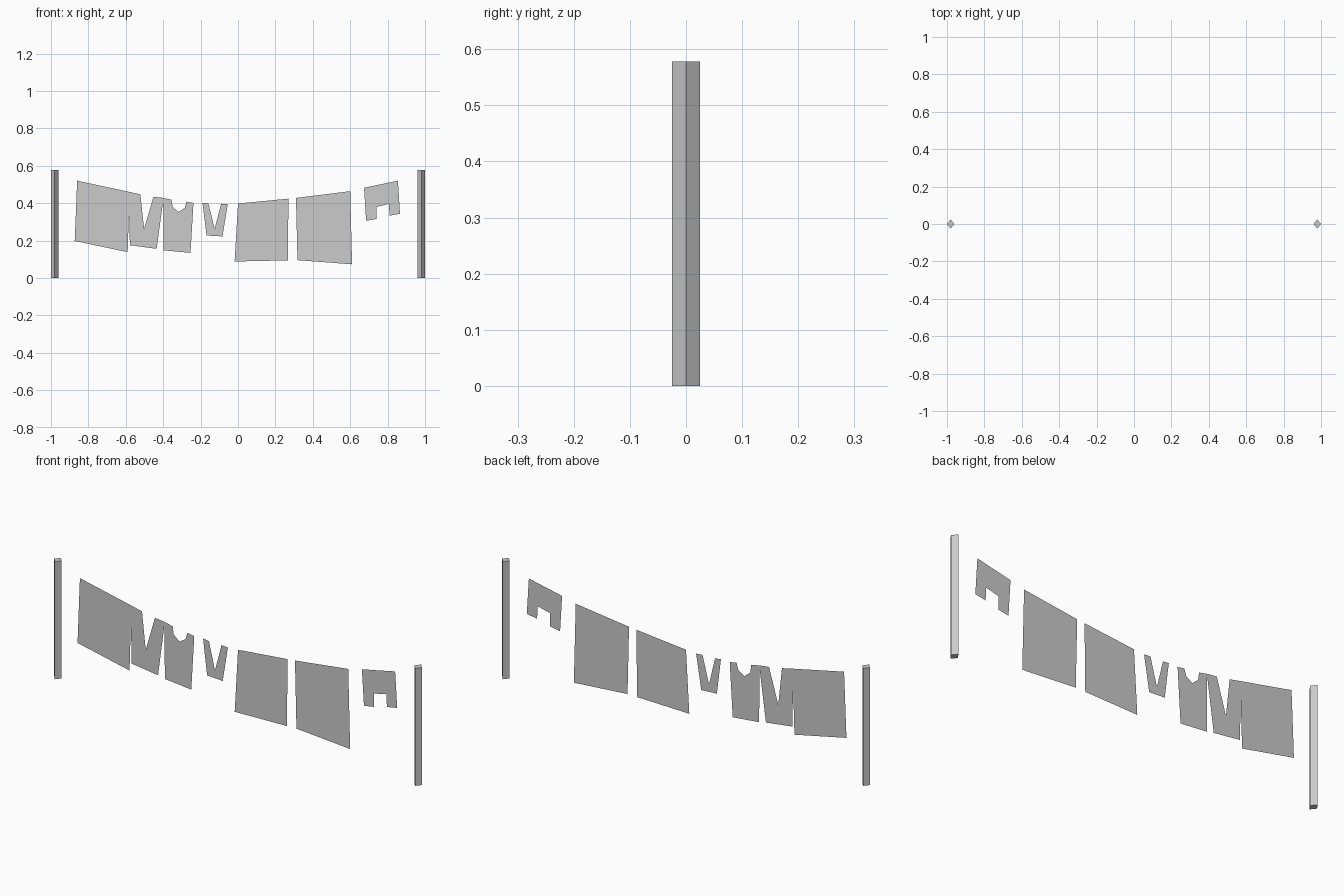
import bpy
import bmesh
from mathutils import Matrix

default_cube = bpy.data.objects.get("Cube")
if default_cube:
    bpy.data.objects.remove(default_cube, do_unlink=True)

# Single plain grey for cloth and posts
grey = bpy.data.materials.new("plain_grey")
grey.use_nodes = True
grey_colour = (0.6, 0.6, 0.6, 1.0)
grey.diffuse_color = grey_colour
grey.node_tree.nodes["Principled BSDF"].inputs["Base Color"].default_value = grey_colour


def finish(name, bm):
    """Turn a bmesh into a named, flat shaded grey object."""
    mesh = bpy.data.meshes.new(name)
    bm.to_mesh(mesh)
    bm.free()
    mesh.materials.append(grey)
    obj = bpy.data.objects.new(name, mesh)
    bpy.context.scene.collection.objects.link(obj)
    return obj


def cloth(name, outline):
    """Flat hanging cloth from an (x, z) outline, facing the front."""
    bm = bmesh.new()
    face = bm.faces.new([bm.verts.new((x, 0, z)) for x, z in outline])
    face.normal_update()
    if face.normal.y > 0:
        face.normal_flip()
    bmesh.ops.triangulate(bm, faces=[face])
    finish(name, bm)


def post(name, x, height=0.578, half_width=0.02, half_depth=0.025):
    """Four sided post with its corners pointing along x and y."""
    bm = bmesh.new()
    bmesh.ops.create_cone(bm, cap_ends=True, segments=4,
                          radius1=1, radius2=1, depth=1)
    bmesh.ops.transform(bm, verts=bm.verts,
                        matrix=Matrix.Diagonal((half_width, half_depth, height, 1)))
    bmesh.ops.translate(bm, verts=bm.verts, vec=(x, 0, height / 2))
    finish(name, bm)


# Posts at both ends
for side, sign in (("left", 1), ("right", -1)):
    post(side + "_post", sign * 0.98)

# Large sheets
cloth("right_sheet", [(-.86, .52), (-.58, .46), (-.59, .138), (-.873, .198)])
cloth("middle_sheet", [(0, .398), (.27, .424), (.266, .094), (-.018, .088)])
cloth("left_sheet", [(.31, .428), (.60, .464), (.61, .073), (.318, .095)])

# Vest with a deep neck
cloth("deep_neck_vest", [
    (-.585, .461), (-.522, .447), (-.502, .262), (-.452, .434),
    (-.398, .428), (-.435, .156), (-.578, .175)])

# Top with a shallow neck
cloth("shallow_neck_top", [
    (-.40, .428), (-.355, .418), (-.35, .38), (-.318, .353),
    (-.285, .374), (-.275, .408), (-.238, .401), (-.254, .134), (-.398, .148)])

# Small strapped top
cloth("strapped_top", [
    (-.19, .402), (-.158, .398), (-.125, .262), (-.09, .397),
    (-.055, .394), (-.083, .222), (-.168, .227)])

# Short trousers
cloth("shorts", [
    (.674, .482), (.855, .52), (.866, .343), (.81, .333),
    (.807, .396), (.74, .38), (.74, .315), (.685, .306)])
